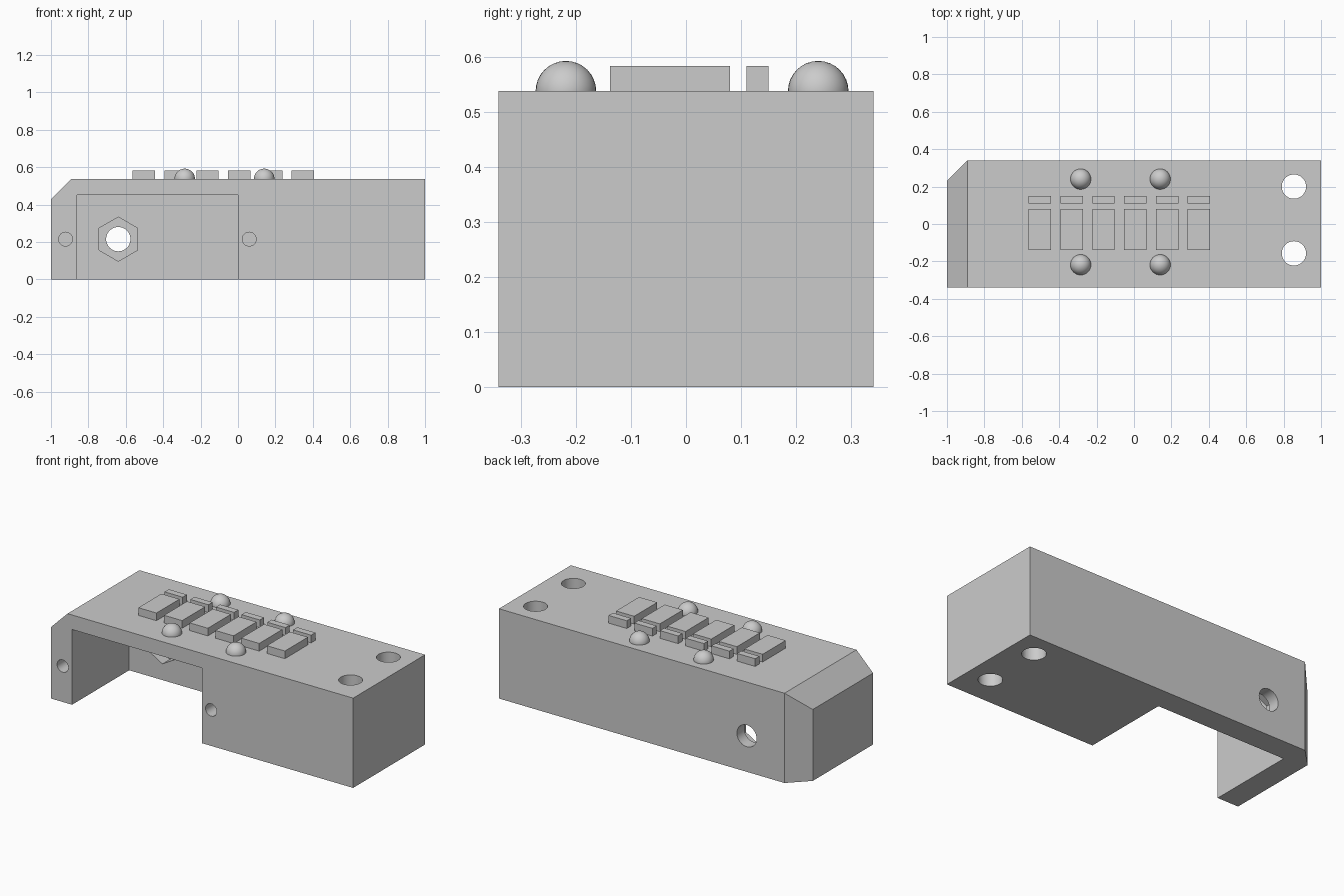
import bpy, bmesh, math
from mathutils import Vector

cube = bpy.data.objects.get("Cube")
if cube:
    bpy.data.objects.remove(cube, do_unlink=True)

grey = bpy.data.materials.new("plain grey")
grey.use_nodes = True
colour = (0.6, 0.6, 0.6, 1)
grey.diffuse_color = colour
grey.node_tree.nodes["Principled BSDF"].inputs["Base Color"].default_value = colour

HALF_Y, TOP = 0.34, 0.537


def box(name, lo, hi):
    lo, hi = Vector(lo), Vector(hi)
    bpy.ops.mesh.primitive_cube_add(size=1, location=(lo + hi) / 2)
    ob = bpy.context.object
    ob.name = name
    ob.scale = hi - lo
    bpy.ops.object.transform_apply(location=True, rotation=False, scale=True)
    ob.data.materials.append(grey)
    return ob


def rod(name, radius, start, end, sides=48):
    """Cylinder running between two points along y or z."""
    start, end = Vector(start), Vector(end)
    along_y = abs(end.y - start.y) > 0
    bpy.ops.mesh.primitive_cylinder_add(
        vertices=sides, radius=radius, depth=(end - start).length,
        location=(start + end) / 2,
        rotation=(math.pi / 2 if along_y else 0, 0, 0))
    ob = bpy.context.object
    ob.name = name
    ob.data.materials.append(grey)
    return ob


def slice_off(bm, point, normal):
    """Remove everything beyond a plane and close the cut."""
    geom = bm.verts[:] + bm.edges[:] + bm.faces[:]
    bmesh.ops.bisect_plane(bm, geom=geom, plane_co=point, plane_no=normal, clear_outer=True)
    bmesh.ops.holes_fill(bm, edges=[e for e in bm.edges if e.is_boundary])


# Housing with the end chamfered along the top and the rear corner
housing = box("housing", (-1, -HALF_Y, 0), (1, HALF_Y, TOP))
bm = bmesh.new()
bm.from_mesh(housing.data)
slice_off(bm, (-0.89, 0, TOP), (-1, 0, 1))
slice_off(bm, (-0.89, HALF_Y, 0), (-1, 1, 0))
bmesh.ops.recalc_face_normals(bm, faces=bm.faces)
bm.to_mesh(housing.data)
bm.free()

# Cutters: front pocket, nut recess, bolt hole, pin holes, mounting holes
cutters = [
    box("pocket_cutter", (-0.86, -0.5, -0.1), (0, 0.2, 0.45)),
    rod("nut_cutter", 0.118, (-0.64, 0.1, 0.215), (-0.64, 0.27, 0.215), 6),
    rod("bolt_cutter", 0.065, (-0.64, 0.15, 0.215), (-0.64, 0.5, 0.215)),
]
for x in (-0.922, 0.06):
    cutters.append(rod("pin_cutter", 0.037, (x, -0.5, 0.215), (x, 0.26, 0.215), 32))
for y in (-0.157, 0.2):
    cutters.append(rod("mount_cutter", 0.065, (0.855, y, -0.1), (0.855, y, 0.7)))

for cutter in cutters:
    cutter.hide_render = True
    cut = housing.modifiers.new(cutter.name, "BOOLEAN")
    cut.operation, cut.solver, cut.object = "DIFFERENCE", "EXACT", cutter
bpy.ops.object.select_all(action="DESELECT")
housing.select_set(True)
bpy.context.view_layer.objects.active = housing
for cut in housing.modifiers[:]:
    bpy.ops.object.modifier_apply(modifier=cut.name)
for cutter in cutters:
    bpy.data.objects.remove(cutter, do_unlink=True)
bpy.ops.object.shade_smooth_by_angle(angle=math.radians(30))

# Row of raised keys, each with a small bar behind it
for i in range(6):
    x = -0.563 + 0.17 * i
    box(f"key_{i + 1}", (x, -0.138, TOP - 0.01), (x + 0.12, 0.08, 0.583))
    box(f"key_bar_{i + 1}", (x, 0.11, TOP - 0.01), (x + 0.12, 0.15, 0.583))

# Domed buttons, trimmed flush with the top face
for x in (-0.285, 0.14):
    for y in (-0.218, 0.24):
        bpy.ops.mesh.primitive_uv_sphere_add(segments=32, ring_count=16, radius=0.055,
                                             location=(x, y, TOP))
        dome = bpy.context.object
        dome.name = "dome_button"
        dome.data.materials.append(grey)
        bm = bmesh.new()
        bm.from_mesh(dome.data)
        slice_off(bm, (0, 0, -0.005), (0, 0, -1))
        bm.to_mesh(dome.data)
        bm.free()
        bpy.ops.object.shade_smooth_by_angle(angle=math.radians(40))
